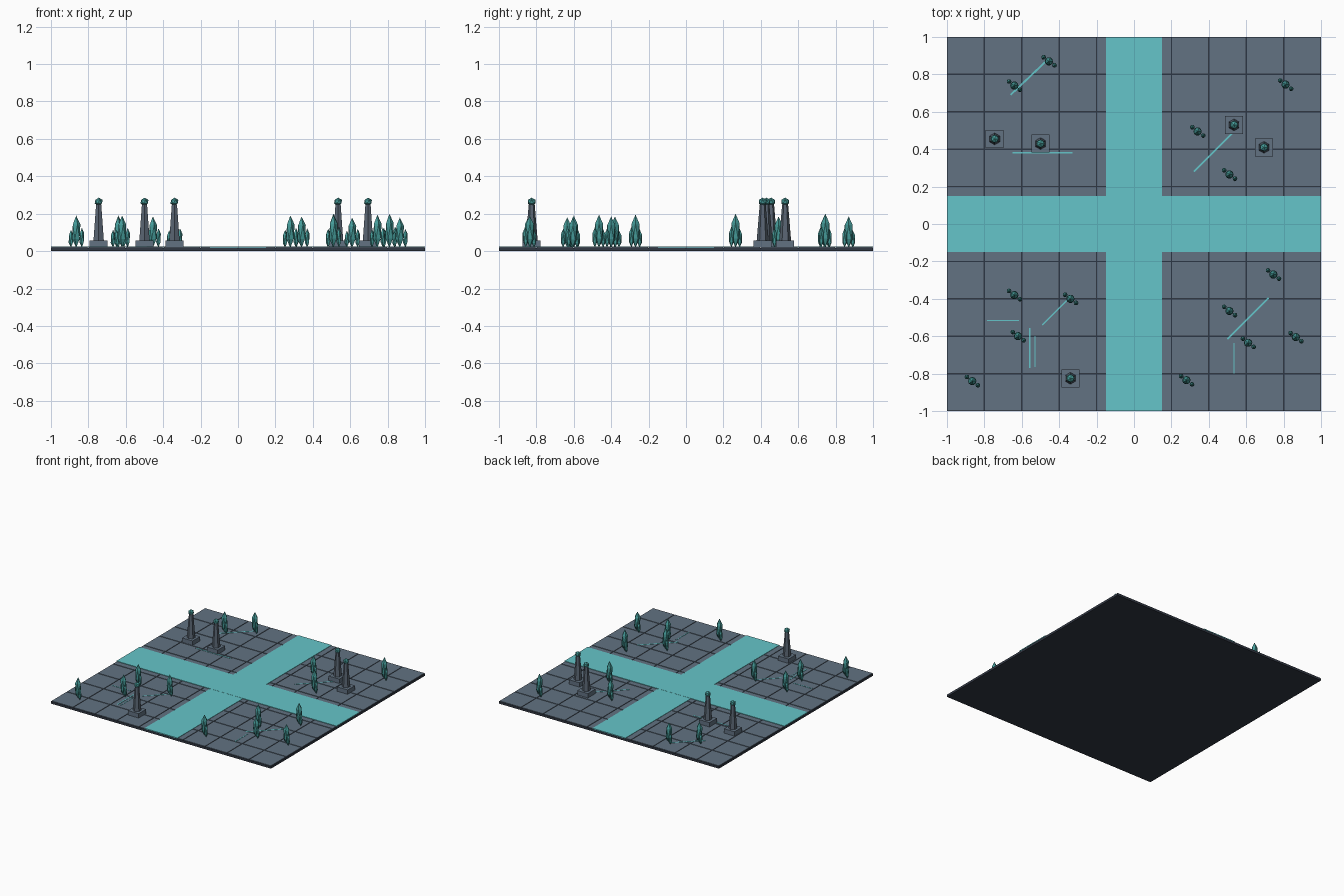
import bpy
import bmesh
from math import atan2, hypot, pi
from mathutils import Matrix, Vector

cube = bpy.data.objects.get("Cube")
if cube:
    bpy.data.objects.remove(cube, do_unlink=True)


def material(name, rgb):
    mat = bpy.data.materials.new(name)
    mat.use_nodes = True
    color = (*rgb, 1)
    mat.diffuse_color = color
    mat.node_tree.nodes["Principled BSDF"].inputs["Base Color"].default_value = color
    return mat


SLATE = material("slate tile", (0.122, 0.168, 0.223))
DARK = material("dark slab", (0.03, 0.038, 0.055))
STONE = material("tower stone", (0.1, 0.13, 0.17))
ROAD = material("bright teal road", (0.13, 0.56, 0.585))
CRYSTAL = material("crystal teal", (0.06, 0.33, 0.32))


def finish(name, bm, mat):
    mesh = bpy.data.meshes.new(name)
    bm.to_mesh(mesh)
    bm.free()
    mesh.materials.append(mat)
    obj = bpy.data.objects.new(name, mesh)
    bpy.context.collection.objects.link(obj)
    return obj


def add_box(bm, center, size, turn=0):
    mat = Matrix.Translation(center) @ Matrix.Rotation(turn, 4, "Z") @ Matrix.Diagonal((*size, 1))
    bmesh.ops.create_cube(bm, size=1, matrix=mat)


def add_gem(bm, center, radius, half_height):
    mat = Matrix.Translation(center) @ Matrix.Diagonal((radius, radius, half_height, 1))
    bmesh.ops.create_icosphere(bm, subdivisions=1, radius=1, matrix=mat)


GROUND = 0.022

# Dark slab under the tiles
bm = bmesh.new()
add_box(bm, (0, 0, 0.009), (2, 2, 0.018))
finish("slab", bm, DARK)

# Paving tiles with narrow dark joints
bm = bmesh.new()
for i in range(10):
    for j in range(10):
        add_box(bm, (-0.9 + 0.2 * i, -0.9 + 0.2 * j, 0.0195), (0.193, 0.193, 0.005))
finish("paving_tiles", bm, SLATE)

# Crossing roads
for name, size, top in (("road_across", (2, 0.3), 0.026), ("road_along", (0.3, 2), 0.025)):
    bm = bmesh.new()
    add_box(bm, (0, 0, top - 0.003), (*size, 0.006))
    finish(name, bm, ROAD)

# Glowing strips inlaid in the ground: start, end, width
STRIPS = [
    ((-0.66, 0.69), (-0.46, 0.88), 0.01),
    ((-0.65, 0.38), (-0.33, 0.38), 0.008),
    ((0.32, 0.28), (0.535, 0.495), 0.008),
    ((-0.785, -0.515), (-0.615, -0.515), 0.006),
    ((-0.49, -0.54), (-0.34, -0.39), 0.008),
    ((-0.557, -0.556), (-0.557, -0.77), 0.009),
    ((-0.53, -0.6), (-0.53, -0.765), 0.005),
    ((0.5, -0.615), (0.72, -0.395), 0.01),
    ((0.535, -0.635), (0.535, -0.8), 0.006),
]
bm = bmesh.new()
for (ax, ay), (bx, by), width in STRIPS:
    add_box(bm, ((ax + bx) / 2, (ay + by) / 2, GROUND),
            (hypot(bx - ax, by - ay), width, 0.004), atan2(by - ay, bx - ax))
finish("light_strips", bm, ROAD)

# Towers: square plinth, tapered six-sided shaft, faceted gem
TOWERS = [(-0.745, 0.455), (-0.5, 0.43), (0.535, 0.53), (0.695, 0.41), (-0.34, -0.825)]
for n, (x, y) in enumerate(TOWERS, 1):
    bm = bmesh.new()
    add_box(bm, (x, y, 0.039), (0.096, 0.096, 0.038))
    finish(f"tower_plinth_{n}", bm, SLATE)
    bm = bmesh.new()
    bmesh.ops.create_cone(bm, cap_ends=True, segments=6, radius1=0.032, radius2=0.016, depth=0.195,
                          matrix=Matrix.Translation((x, y, 0.1525)))
    finish(f"tower_shaft_{n}", bm, STONE)
    bm = bmesh.new()
    add_gem(bm, (x, y, 0.264), 0.024, 0.022)
    finish(f"tower_gem_{n}", bm, CRYSTAL)

# Crystal clusters: one tall spindle between two short ones; x, y, peak height
CLUSTERS = [
    (-0.455, 0.87, 0.185), (-0.64, 0.74, 0.19), (0.81, 0.745, 0.2), (0.34, 0.495, 0.185),
    (0.51, 0.265, 0.2), (-0.64, -0.38, 0.185), (-0.34, -0.4, 0.185), (-0.62, -0.6, 0.19),
    (-0.865, -0.84, 0.19), (0.745, -0.27, 0.195), (0.51, -0.465, 0.195),
    (0.61, -0.635, 0.18), (0.865, -0.605, 0.18), (0.28, -0.835, 0.19),
]
for n, (x, y, peak) in enumerate(CLUSTERS, 1):
    bm = bmesh.new()
    for dx, dy, radius, top in ((0, 0, 0.025, peak), (0.03, -0.022, 0.014, 0.66 * peak),
                                (-0.028, 0.022, 0.014, 0.6 * peak)):
        half = (top - 0.018) / 2
        add_gem(bm, (x + dx, y + dy, top - half), radius, half)
    finish(f"crystal_cluster_{n}", bm, CRYSTAL)
